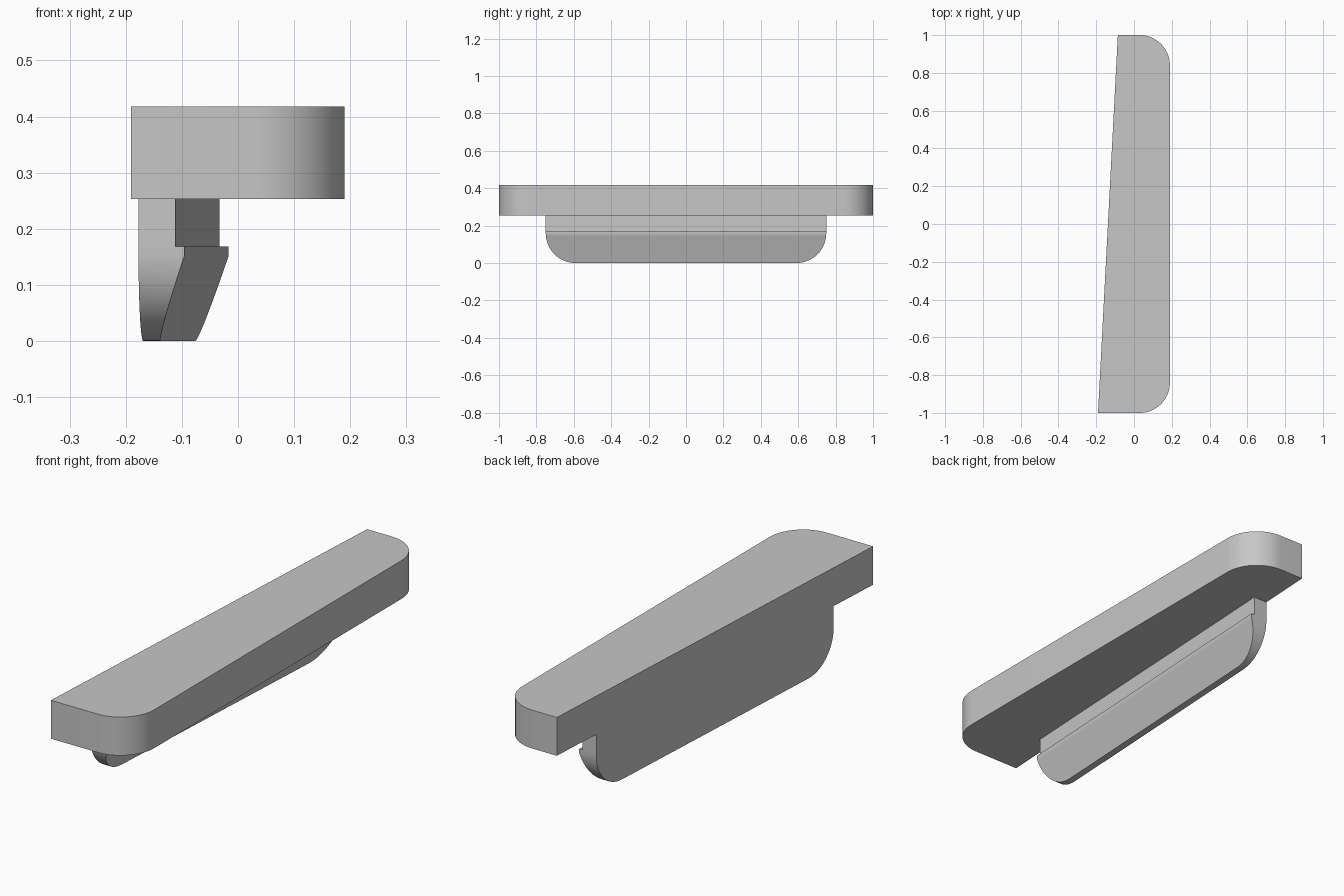
import bpy, bmesh, math

if "Cube" in bpy.data.objects:
    bpy.data.objects.remove(bpy.data.objects["Cube"])

grey = bpy.data.materials.new("light_grey")
grey.use_nodes = True
colour = (0.57, 0.57, 0.57, 1)
grey.diffuse_color = colour
grey.node_tree.nodes["Principled BSDF"].inputs["Base Color"].default_value = colour

PLATE_BOTTOM, PLATE_TOP = 0.253, 0.418
RADIUS = 0.16
STEPS = 16


def slant_x(y):
    """x of the slanted flat side at a given y"""
    return -0.138 + 0.0525 * y


def loft(name, rings):
    """Join equal rings of points into a closed solid"""
    bm = bmesh.new()
    loops = [[bm.verts.new(p) for p in ring] for ring in rings]
    n = len(loops[0])
    for a, b in zip(loops, loops[1:]):
        for i in range(n):
            j = (i + 1) % n
            bm.faces.new((a[i], a[j], b[j], b[i]))
    bm.faces.new(loops[0])
    bm.faces.new(loops[-1])
    bmesh.ops.recalc_face_normals(bm, faces=bm.faces[:])
    mesh = bpy.data.meshes.new(name)
    bm.to_mesh(mesh)
    bm.free()
    mesh.materials.append(grey)
    obj = bpy.data.objects.new(name, mesh)
    bpy.context.collection.objects.link(obj)
    bpy.ops.object.select_all(action='DESELECT')
    obj.select_set(True)
    bpy.context.view_layer.objects.active = obj
    bpy.ops.object.shade_smooth_by_angle(angle=math.radians(30))
    return obj


# Handle plate: one slanted side, two rounded corners on the other
outline = [(slant_x(-1), -1)]
for side in (-1, 1):
    for k in range(STEPS + 1):
        t = k / STEPS if side < 0 else 1 - k / STEPS
        a = (1 - t) * math.pi / 2
        outline.append((0.19 - RADIUS + RADIUS * math.cos(a),
                        side * (1 - RADIUS + RADIUS * math.sin(a))))
outline.append((slant_x(1), 1))
loft("handle_plate", [[(x, y, z) for x, y in outline]
                      for z in (PLATE_BOTTOM, PLATE_TOP)])


# Clip: stem, small lip and tapered hook with rounded lower ends
def half_length(z):
    drop = max(0, RADIUS - z)
    return 0.75 - RADIUS + math.sqrt(max(0, RADIUS ** 2 - drop ** 2))


LIP_BOTTOM, LIP_TOP = 0.152, 0.168
levels = [(PLATE_BOTTOM, 0.066), (LIP_TOP, 0.066), (LIP_TOP, 0.082), (LIP_BOTTOM, 0.082)]
for k in range(1, STEPS + 1):
    z = RADIUS * (1 - math.sin(k / STEPS * math.pi / 2))
    if z < LIP_BOTTOM - 0.004:
        levels.append((z, 0.031 + 0.051 * z / LIP_BOTTOM))

rings = []
for z, thick in levels:
    h = half_length(z)
    rings.append([(slant_x(-h), -h, z), (slant_x(-h) + thick, -h, z),
                  (slant_x(h) + thick, h, z), (slant_x(h), h, z)])
loft("hook_clip", rings)
